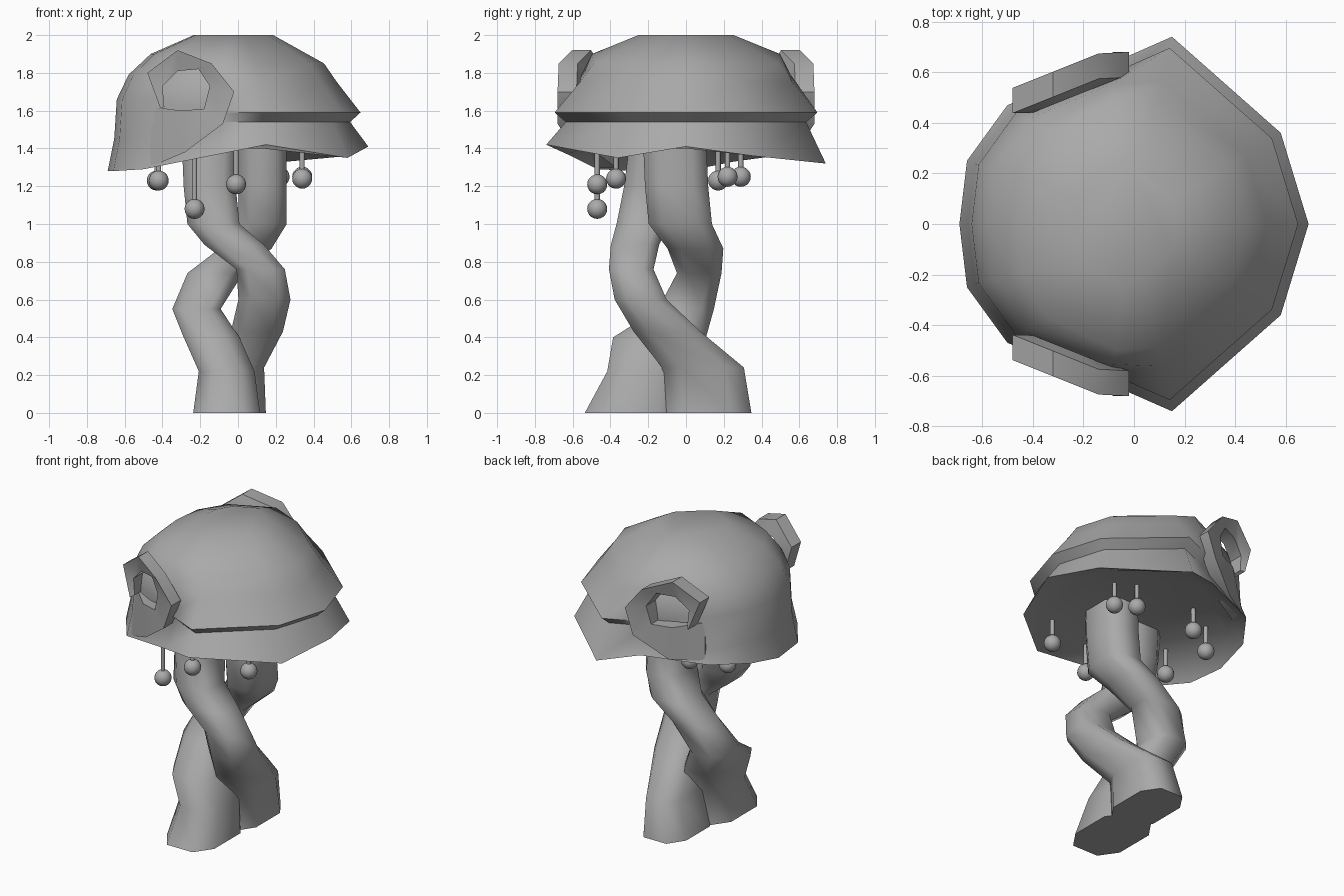
import bpy
import bmesh
import math
from mathutils import Vector

if "Cube" in bpy.data.objects:
    bpy.data.objects.remove(bpy.data.objects["Cube"], do_unlink=True)

GREY = (0.4, 0.4, 0.4, 1)
grey = bpy.data.materials.new("plain grey")
grey.use_nodes = True
grey.diffuse_color = GREY
grey.node_tree.nodes["Principled BSDF"].inputs["Base Color"].default_value = GREY


def finish(bm, name, angle=40):
    bmesh.ops.recalc_face_normals(bm, faces=bm.faces)
    mesh = bpy.data.meshes.new(name)
    bm.to_mesh(mesh)
    bm.free()
    mesh.materials.append(grey)
    obj = bpy.data.objects.new(name, mesh)
    bpy.context.collection.objects.link(obj)
    bpy.ops.object.select_all(action='DESELECT')
    obj.select_set(True)
    bpy.context.view_layer.objects.active = obj
    bpy.ops.object.shade_smooth_by_angle(angle=math.radians(angle))
    return obj


def loft(name, rings, angle=40):
    """Skin closed rings of points and cap both ends."""
    bm = bmesh.new()
    loops = [[bm.verts.new(p) for p in ring] for ring in rings]
    n = len(loops[0])
    for a, b in zip(loops, loops[1:]):
        for i in range(n):
            j = (i + 1) % n
            bm.faces.new((a[i], a[j], b[j], b[i]))
    bm.faces.new(loops[0])
    bm.faces.new(loops[-1])
    return finish(bm, name, angle)


# Canopy rim: half outline with heights on the back and on the front
half = [(.69, 0, 1.41, 1.41), (.58, .36, 1.36, 1.35), (.15, .74, 1.32, 1.42),
        (-.1, .63, 1.38, 1.37), (-.5, .47, 1.36, 1.29), (-.66, .25, 1.33, 1.28),
        (-.69, 0, 1.28, 1.28)]
rim = [(x, y, back) for x, y, back, front in half]
rim += [(x, -y, front) for x, y, back, front in half[-2:0:-1]]

# Underside recess, rim, then rings: right scale, left x and y scale, right and left height
levels = [(.86, .95, .95, 1.54, 1.45), (.94, .93, .94, 1.59, 1.66), (.76, .84, .88, 1.75, 1.79),
          (.66, .67, .79, 1.85, 1.9), (.27, .34, .4, 2, 2)]
rings = [[(x * .85, y * .85, 1.4) for x, y, z in rim], rim]
for sr, sx, sy, zr, zl in levels:
    edge = -.2 if zr < 1.6 else 0  # the groove runs on to the scrolls
    rings.append([(x * sr, y * sr, zr) if x > edge else (x * sx, y * sy, zl)
                  for x, y, z in rim])
loft("canopy", rings, 65)


# Two trunks twisting around each other: centre, height, half widths
def boxy(value):
    return 1.04 * math.copysign(abs(value) ** .7, value)


def trunk(name, path, sides=8):
    turns = [math.tau * (i + .5) / sides for i in range(sides)]
    loft(name, [[(x + rx * boxy(math.cos(t)), y + ry * boxy(math.sin(t)), z) for t in turns]
                for x, y, z, rx, ry in path], 75)


trunk("front_trunk", [
    (-.15, -.17, 1.44, .15, .13), (-.15, -.19, 1.2, .14, .14), (-.13, -.23, 1, .14, .14),
    (-.02, -.27, .89, .16, .13), (.12, -.29, .76, .13, .12), (.14, -.24, .6, .14, .14),
    (.1, -.1, .43, .14, .18), (.02, .09, .24, .12, .22), (-.01, .11, 0, .16, .24)])
trunk("back_trunk", [
    (.13, -.06, 1.44, .13, .17), (.13, -.05, 1.2, .13, .17), (.13, -.03, 1, .13, .17),
    (.04, .05, .87, .14, .15), (-.12, .07, .74, .15, .12), (-.22, 0, .55, .13, .15),
    (-.14, -.14, .4, .15, .25), (-.06, -.22, .22, .15, .2), (-.06, -.28, 0, .18, .26)])

# Curled scrolls on both sides: outer and inner edge points in x and z
scroll = [((-.47, 1.3), (-.45, 1.62)), ((-.28, 1.38), (-.3, 1.6)),
          ((-.08, 1.53), (-.18, 1.61)), ((-.02, 1.7), (-.15, 1.73)),
          ((-.14, 1.85), (-.21, 1.82)), ((-.32, 1.92), (-.32, 1.81)),
          ((-.48, 1.8), (-.4, 1.73)), ((-.41, 1.61), (-.39, 1.62))]


def scroll_front(x, z):
    """Distance of the scroll's outer face from the middle plane."""
    if x < -.43 and z < 1.7:
        return .47
    if z < 1.4:
        return .58
    return min(.68, .63 + .4 * (x + .25))


for side, label, lowest in ((-1, "front", 1.3), (1, "back", 1.38)):
    rings = []
    for (xo, zo), (xi, zi) in scroll:
        outer, inner = scroll_front(xo, zo), scroll_front(xi, zi) - .03
        zo = max(zo, lowest)
        rings.append([(xo, side * outer, zo), (xi, side * inner, zi),
                      (xi, side * (inner - .1), zi), (xo, side * (outer - .1), zo)])
    loft(label + "_scroll", rings, 40)

# Hanging bulbs on thin rods
bulbs = [(-.23, -.47, 1.08), (-.01, -.47, 1.21), (.34, -.37, 1.24), (.34, .22, 1.25),
         (.22, .29, 1.25), (-.23, .29, 1.25), (-.43, .17, 1.23), (-.42, -.2, 1.23)]
for i, (x, y, z) in enumerate(bulbs, 1):
    bm = bmesh.new()
    ball = bmesh.ops.create_uvsphere(bm, u_segments=16, v_segments=10, radius=.053)
    bmesh.ops.translate(bm, verts=ball["verts"], vec=(x, y, z))
    length = 1.42 - z
    rod = bmesh.ops.create_cone(bm, cap_ends=True, segments=10, radius1=.014,
                                radius2=.014, depth=length)
    bmesh.ops.translate(bm, verts=rod["verts"], vec=Vector((x, y, z + length / 2)))
    finish(bm, f"hanging_bulb_{i}")
